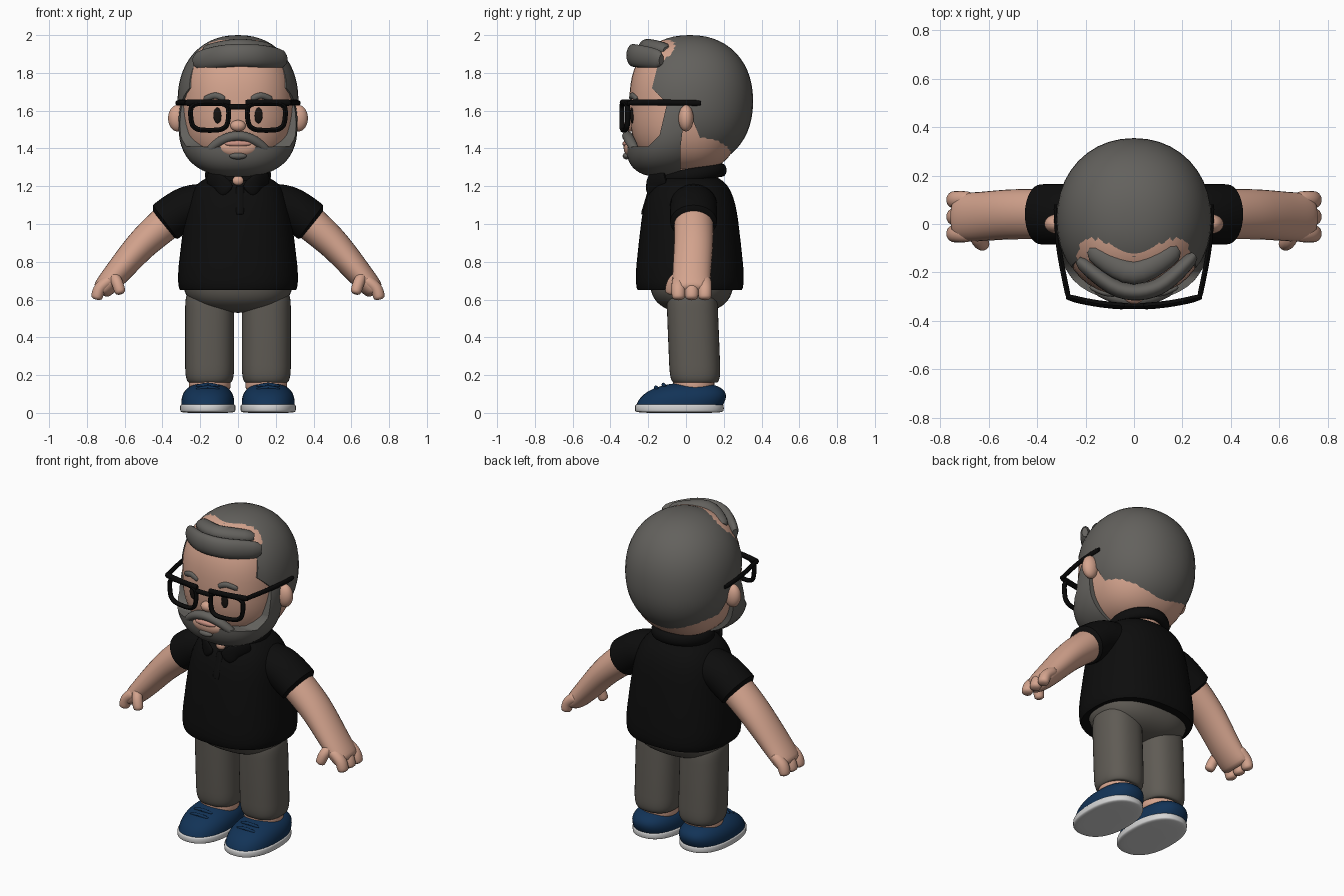
import bpy, bmesh, math
from mathutils import Vector

if "Cube" in bpy.data.objects:
    bpy.data.objects.remove(bpy.data.objects["Cube"], do_unlink=True)


def material(name, *colour):
    mat = bpy.data.materials.new(name)
    mat.use_nodes = True
    mat.diffuse_color = (*colour, 1)
    mat.node_tree.nodes["Principled BSDF"].inputs["Base Color"].default_value = (*colour, 1)
    return mat


SKIN = material("skin", .66, .37, .27)
LIP = material("lip", .58, .28, .22)
HAIR = material("grey hair", .125, .12, .11)
SHIRT = material("black cloth", .004, .004, .004)
FRAME = material("black plastic", .003, .003, .003)
PANTS = material("warm grey cloth", .115, .105, .09)
NAVY = material("navy canvas", .006, .033, .095)
WHITE = material("white rubber", .66, .66, .66)
EYE = material("dark eye", .008, .006, .005)
parts = []


def finish(name, bm, mat, mirror):
    bmesh.ops.remove_doubles(bm, verts=bm.verts, dist=.0001)
    bmesh.ops.recalc_face_normals(bm, faces=bm.faces)
    mesh = bpy.data.meshes.new(name)
    bm.to_mesh(mesh)
    bm.free()
    mesh.materials.append(mat)
    ob = bpy.data.objects.new(name, mesh)
    bpy.context.collection.objects.link(ob)
    parts.append(ob)
    if mirror:
        ob.modifiers.new("mirror", "MIRROR")
    return ob


def bulge(value, power):
    """Push a sine or cosine outwards, turning circles into rounded boxes."""
    return math.copysign(abs(value) ** (2 / power), value)


def blob(name, mat, centre, size, power=2, rounding=2, taper=0, lean=0, floor=0, mirror=False):
    """Rounded solid that can narrow upwards, lean backwards and end flat at a floor."""
    bm = bmesh.new()
    bmesh.ops.create_uvsphere(bm, u_segments=40, v_segments=28, radius=1)
    for v in bm.verts:
        x, y, z = v.co
        flat = max(math.hypot(x, y), .0001)
        height = bulge(z, rounding)
        girth = bulge(flat, rounding) * (1 - taper * height)
        level = max(floor, centre[2] + size[2] * height)
        v.co = (centre[0] + size[0] * girth * bulge(x / flat, power),
                centre[1] + size[1] * girth * bulge(y / flat, power) + lean * (level - centre[2]),
                level)
    return finish(name, bm, mat, mirror)


def smooth_path(path, steps, closed):
    """Pass a smooth spline through the points."""
    path = [Vector(p) for p in path]
    n, out = len(path), []

    def pick(i):
        return path[i % n] if closed else path[max(0, min(n - 1, i))]

    for i in range(n if closed else n - 1):
        a, b, c, d = (pick(i + k) for k in (-1, 0, 1, 2))
        for s in range(steps):
            t = s / steps
            out.append(b + t / 2 * (c - a + t * (2 * a - 5 * b + 4 * c - d)
                                    + t * t * (3 * b - a - 3 * c + d)))
    return out if closed else out + [path[-1]]


def sweep(name, mat, path, wide, thick, axis=(0, 1, 0), ends=4, taper=(1, 1),
          closed=False, mirror=False, sides=20):
    """Tube, wide along the axis and thick across it, with rounded ends."""
    path = smooth_path(path, 6, closed)
    n = len(path)
    bm = bmesh.new()
    rings = []
    for i, p in enumerate(path):
        after = path[(i + 1) % n] if closed else path[min(i + 1, n - 1)]
        before = path[i - 1] if closed else path[max(i - 1, 0)]
        along = (after - before).normalized()
        u = Vector(axis)
        u = (u - along * u.dot(along)).normalized()
        v = along.cross(u)
        t = i / (n - 1)
        cap = 1 if closed else max(.05, 1 - abs(2 * t - 1) ** ends) ** (1 / ends)
        u *= wide * cap * (1 + (taper[0] - 1) * t)
        v *= thick * cap * (1 + (taper[1] - 1) * t)
        turns = [math.tau * j / sides for j in range(sides)]
        rings.append([bm.verts.new(p + u * math.cos(a) + v * math.sin(a)) for a in turns])
    for i in range(n if closed else n - 1):
        a, b = rings[i], rings[(i + 1) % n]
        for j in range(sides):
            k = (j + 1) % sides
            bm.faces.new((a[j], a[k], b[k], b[j]))
    if not closed:
        bm.faces.new(rings[0])
        bm.faces.new(rings[-1])
    return finish(name, bm, mat, mirror)


def trim(ob, outline):
    """Keep only what lies inside a side outline of y, z points."""
    bm = bmesh.new()
    side = bm.faces.new([bm.verts.new((-1, y, z)) for y, z in outline])
    far = bmesh.ops.extrude_face_region(bm, geom=[side])["geom"]
    bmesh.ops.translate(bm, vec=(2, 0, 0), verts=[g for g in far if isinstance(g, bmesh.types.BMVert)])
    if side.is_valid and len(bm.faces) == len(outline) + 1:
        bm.faces.new(list(reversed(side.verts)))
    cutter = finish("trim_cutter", bm, ob.data.materials[0], False)
    cutter.hide_render = True
    parts.remove(cutter)
    mod = ob.modifiers.new("trim", "BOOLEAN")
    mod.operation, mod.object, mod.solver = "INTERSECT", cutter, "EXACT"
    shape = ob.evaluated_get(bpy.context.evaluated_depsgraph_get())
    ob.data = bpy.data.meshes.new_from_object(shape)
    ob.modifiers.clear()
    bpy.data.objects.remove(cutter, do_unlink=True)


# Head, neck and ears
blob("head", SKIN, (0, 0, 1.63), (.3, .3, .36), power=2.3, rounding=2.5)
blob("neck", SKIN, (0, .02, 1.3), (.14, .15, .2), rounding=4)
blob("ear", SKIN, (.32, 0, 1.56), (.05, .04, .07), mirror=True)
blob("nose", SKIN, (0, -.3, 1.52), (.04, .03, .03))

# Hair cap with temples, trimmed to the hairline, and a swept fringe
hair = blob("hair", HAIR, (0, .02, 1.65), (.32, .335, .35), power=2.1, rounding=2.2)
trim(hair, [(-.18, 1.72), (-.15, 1.84), (-1, 1.84), (-1, 3), (1, 3), (1, 1.3),
            (.16, 1.31), (.08, 1.44), (0, 1.64), (-.1, 1.64)])
sweep("fringe", HAIR, [(.25, -.13, 1.87), (.1, -.26, 1.89), (-.06, -.27, 1.89), (-.23, -.15, 1.86)],
      .06, .035, axis=(0, 0, 1))
sweep("fringe_crest", HAIR, [(.18, -.1, 1.92), (0, -.2, 1.94), (-.18, -.1, 1.91)],
      .04, .05, axis=(0, 0, 1))

# Beard, moustache and mouth
beard = blob("beard", HAIR, (0, -.06, 1.53), (.315, .24, .28), power=2.3, rounding=2.5, lean=.25)
trim(beard, [(-1, 1), (-.03, 1), (-.03, 1.4), (0, 1.64), (-.1, 1.64), (-.14, 1.47), (-.2, 1.41), (-1, 1.4)])
sweep("moustache", HAIR, [(x / 100, -.31 + x * x / 6000, 1.465 - x * x / 3300) for x in range(-16, 17, 8)],
      .028, .026)
blob("mouth_skin", SKIN, (0, -.295, 1.405), (.1, .035, .05))
blob("lips", LIP, (0, -.32, 1.425), (.07, .016, .016))
blob("soul_patch", HAIR, (0, -.315, 1.36), (.045, .02, .018))

# Eyes and brows
blob("eye", EYE, (.108, -.285, 1.575), (.022, .01, .042), mirror=True)
sweep("eyebrow", HAIR, [(.07, -.29, 1.66), (.12, -.285, 1.68), (.18, -.26, 1.66)], .012, .016, mirror=True)


# Spectacles on a gently bowed front
def bowed(x, z):
    return x, x * x / 2 - .34, z


turns = [math.tau * i / 16 for i in range(16)]
sweep("lens_rim", FRAME,
      [bowed(.15 + (.1 + .01 * math.sin(a)) * bulge(math.cos(a), 3.5), 1.568 + .072 * bulge(math.sin(a), 3.5))
       for a in turns], .014, .013, closed=True, mirror=True, sides=8)
sweep("brow_bar", FRAME, [bowed(x, 1.642) for x in (.04, .15, .28)], .013, .018, ends=9, mirror=True, sides=8)
sweep("bridge", FRAME, [bowed(x, 1.62) for x in (-.06, 0, .06)], .012, .015, ends=9, sides=8)
sweep("temple_arm", FRAME, [(.27, -.31, 1.643), (.31, -.1, 1.643), (.322, .08, 1.64)],
      .015, .011, axis=(0, 0, 1), ends=9, mirror=True, sides=8)

# Polo shirt
blob("shirt_body", SHIRT, (0, .02, .9), (.3, .27, .36), power=2.4, rounding=4, taper=.15, floor=.65)
sweep("sleeve", SHIRT, [(.1, .04, 1.1), (.26, .04, 1.09), (.4, .04, 1)], .125, .112, ends=12,
      mirror=True, sides=32)
sweep("collar", SHIRT, [(.15 * math.cos(a), .03 + .16 * math.sin(a), 1.26 + .025 * math.sin(a)) for a in turns],
      .035, .025, axis=(0, 0, 1), closed=True)
sweep("collar_flap", SHIRT, [(.16, -.11, 1.25), (.1, -.18, 1.22), (.05, -.2, 1.17)],
      .045, .014, axis=(0, 0, 1), mirror=True)
sweep("placket", SHIRT, [(.01, -.23, 1.05), (.01, -.185, 1.2)], .01, .022, ends=12)
blob("neck_opening", SKIN, (0, -.17, 1.23), (.03, .02, .025))

# Arms, fingers and thumbs
sweep("arm", SKIN, [(.33, .04, 1.05), (.5, .04, .9), (.65, .03, .73), (.73, .03, .64)],
      .105, .1, ends=8, taper=(.95, .5), mirror=True, sides=28)
for finger, y in zip(("first", "middle", "last"), (-.04, .03, .1)):
    sweep(finger + "_finger", SKIN, [(.67, y, .71), (.73, y, .66), (.75, y, .6)], .036, .032, mirror=True)
sweep("thumb", SKIN, [(.66, -.03, .73), (.64, -.07, .69), (.62, -.085, .63)], .03, .03, mirror=True)

# Trousers and ankles
blob("trouser_hips", PANTS, (0, .03, .7), (.29, .22, .17), power=2.4, rounding=2.5)
blob("trouser_leg", PANTS, (.15, .04, .4), (.13, .135, .25), power=2.4, rounding=8, lean=-.04,
     floor=.16, mirror=True)
blob("ankle", SKIN, (.15, .04, .15), (.11, .11, .04), rounding=4, mirror=True)

# Shoes
blob("shoe_upper", NAVY, (.16, -.03, .05), (.14, .23, .11), power=2.3, rounding=2.4, lean=.5,
     floor=.04, mirror=True)
blob("shoe_sole", WHITE, (.16, -.035, .025), (.146, .235, .025), power=2.3, rounding=6, mirror=True)
for place, y, z in (("front", -.15, .135), ("back", -.11, .15)):
    sweep(place + "_lace", NAVY, [(.1, y, z - .01), (.16, y - .01, z), (.22, y, z - .01)],
          .01, .01, mirror=True, sides=8)

# Smooth shading with crisp seams
bpy.ops.object.select_all(action="DESELECT")
for ob in parts:
    ob.select_set(True)
bpy.context.view_layer.objects.active = parts[0]
bpy.ops.object.shade_smooth_by_angle(angle=math.radians(45))
